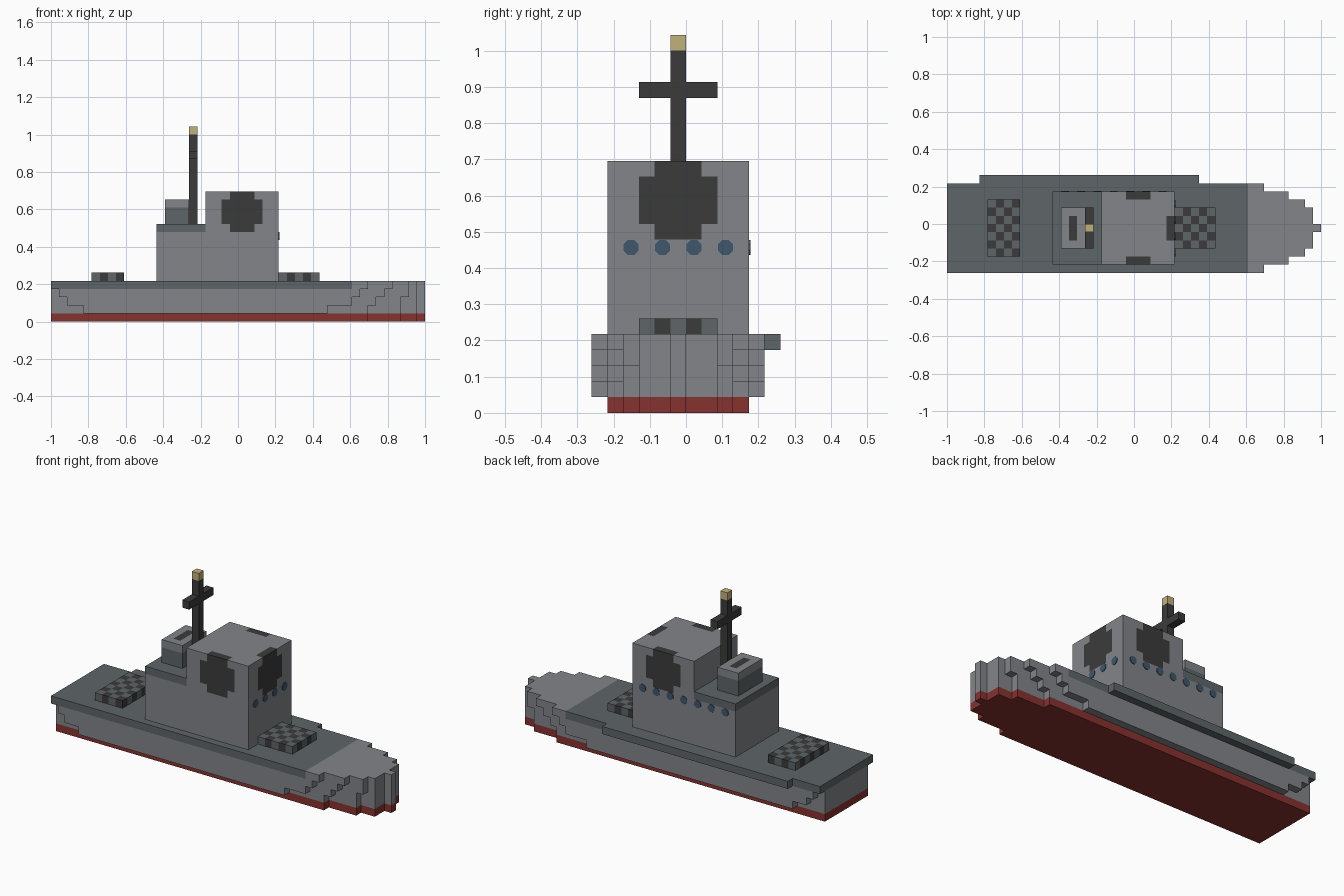
import bpy, bmesh, math
from mathutils import Vector

cube = bpy.data.objects.get("Cube")
if cube:
    bpy.data.objects.remove(cube, do_unlink=True)

U = 1 / 23  # one block; the ship is 46 x 12 x 24 blocks


def material(name, rgb):
    lin = [((c / 255 + 0.055) / 1.055) ** 2.4 for c in rgb] + [1]
    m = bpy.data.materials.new(name)
    m.use_nodes = True
    m.diffuse_color = lin
    bsdf = m.node_tree.nodes["Principled BSDF"]
    bsdf.inputs["Base Color"].default_value = lin
    bsdf.inputs["Roughness"].default_value = 0.9
    return m


NAMES = ["light_grey", "deck_grey", "black", "hull_red", "lamp_tan", "window_blue"]
RGB = [(130, 133, 138), (94, 101, 104), (59, 59, 59),
       (134, 50, 45), (192, 178, 124), (62, 87, 108)]
MATS = [material(n, c) for n, c in zip(NAMES, RGB)]
LIGHT, DECK, BLACK, RED, TAN, BLUE = range(6)


def finish(name, bm):
    """Convert from block units to the scene and create the object."""
    bmesh.ops.recalc_face_normals(bm, faces=bm.faces)
    for v in bm.verts:
        v.co = Vector(((v.co.x - 23) * U, (v.co.y - 6) * U, v.co.z * U))
    me = bpy.data.meshes.new(name)
    bm.to_mesh(me)
    bm.free()
    for m in MATS:
        me.materials.append(m)
    ob = bpy.data.objects.new(name, me)
    bpy.context.collection.objects.link(ob)
    return ob


def prism(name, outline, z0, z1, color):
    """Extrude an outline upward; color is an index or a rule on block cells."""
    bm = bmesh.new()
    base = bm.faces.new([bm.verts.new((x, y, z0)) for x, y in outline])
    new = bmesh.ops.extrude_face_region(bm, geom=[base])["geom"]
    for v in new:
        if isinstance(v, bmesh.types.BMVert):
            v.co.z = z1
    bmesh.ops.recalc_face_normals(bm, faces=bm.faces)
    if callable(color):
        # cut the surface into block-sized cells, then colour each cell
        for axis in range(3):
            vals = [v.co[axis] for v in bm.verts]
            for c in range(round(min(vals)) + 1, round(max(vals))):
                co, no = Vector(), Vector()
                co[axis], no[axis] = c, 1
                bmesh.ops.bisect_plane(bm, geom=bm.verts[:] + bm.edges[:] + bm.faces[:],
                                       plane_co=co, plane_no=no)
        bm.normal_update()
        for f in bm.faces:
            cell = f.calc_center_median() - f.normal * 0.5
            f.material_index = color(*(math.floor(a) for a in cell))
    else:
        for f in bm.faces:
            f.material_index = color
        bmesh.ops.dissolve_limit(bm, angle_limit=0.01, verts=bm.verts, edges=bm.edges)
    return finish(name, bm)


def box(name, x0, x1, y0, y1, z0, z1, color):
    return prism(name, [(x0, y0), (x1, y0), (x1, y1), (x0, y1)], z0, z1, color)


def hull_layer(name, z, starts, ends, color):
    """One layer of the hull: row ends given from the side to the keel line, mirrored."""
    first = 6 - len(ends)
    right, left = [], []
    for y in range(first, 11 - first):
        k = min(y, 10 - y) - first
        if starts[k] >= ends[k]:
            continue
        right += [(ends[k], y), (ends[k], y + 1)]
        left += [(starts[k], y), (starts[k], y + 1)]
    pts = []
    for p in right + left[::-1]:
        if p not in pts:
            pts.append(p)
    prism(name, pts, z, z + 1, color)


# Hull, stepped outwards layer by layer
hull_layer("hull_bottom", 0, [0] * 5, [39, 43, 45, 45, 46], RED)
hull_layer("hull_lower", 1, [4] + [0] * 5, [34, 39, 43, 45, 45, 46], LIGHT)
hull_layer("hull_middle", 2, [2] + [0] * 5, [37, 40, 43, 45, 45, 46], LIGHT)
hull_layer("hull_upper", 3, [1] + [0] * 5, [38, 41, 44, 45, 45, 46], LIGHT)
hull_layer("main_deck", 4, [0] * 6, [37] * 6, DECK)
hull_layer("bow_deck", 4, [37] * 6, [39, 42, 44, 45, 45, 46], LIGHT)
box("deck_side_lip", 4, 31, 11, 12, 4, 5, DECK)


# Superstructure with round dark panels on the front and both sides
def disc(a, z):
    return abs(a) <= 2 and 11 <= z <= 15 and not (abs(a) == 2 and z in (11, 15))


def house_color(x, y, z):
    if (x == 27 and disc(y - 5, z)) or (y in (1, 9) and disc(x - 23, z)):
        return BLACK
    return DECK if z == 11 and x < 19 else LIGHT


box("deckhouse", 13, 28, 1, 10, 5, 12, house_color)
box("bridge", 19, 28, 1, 10, 12, 16, house_color)


# Funnel with a dark vent on top
def funnel_color(x, y, z):
    if z == 14:
        return BLACK if x == 15 and 4 <= y <= 6 else LIGHT
    return DECK


box("funnel", 14, 17, 3, 8, 12, 15, funnel_color)

# Mast
box("mast", 17, 18, 5, 6, 12, 23, BLACK)
box("mast_lamp", 17, 18, 5, 6, 23, 24, TAN)
for name, y0 in (("mast_arm_right", 3), ("mast_arm_left", 6)):
    box(name, 17, 18, y0, y0 + 2, 20, 21, BLACK)


# Chequered hatches
def checker(x, y, z):
    return BLACK if (x + y) % 2 == 0 else DECK


box("rear_hatch", 5, 9, 2, 9, 5, 6, checker)
box("front_hatch", 28, 33, 3, 8, 5, 6, checker)


# Portholes as thin eight-sided plates
def porthole(name, center, axis):
    bm = bmesh.new()
    ring = []
    for i in range(8):
        a = math.pi * (i + 0.5) / 4
        c, s = 0.52 * math.cos(a), 0.52 * math.sin(a)
        off = (0, c, s) if axis == 0 else (c, 0, s)
        ring.append(bm.verts.new(Vector(center) + Vector(off)))
    new = bmesh.ops.extrude_face_region(bm, geom=[bm.faces.new(ring)])["geom"]
    for v in new:
        if isinstance(v, bmesh.types.BMVert):
            v.co[axis] += 0.08
    for f in bm.faces:
        f.material_index = BLUE
    finish(name, bm)


for i, y in enumerate((2, 4, 6, 8)):
    porthole(f"front_porthole_{i + 1}", (28, y + 0.5, 10.5), 0)
for i, x in enumerate(range(14, 27, 2)):
    porthole(f"side_porthole_{i + 1}", (x + 0.5, 10, 10.5), 1)
